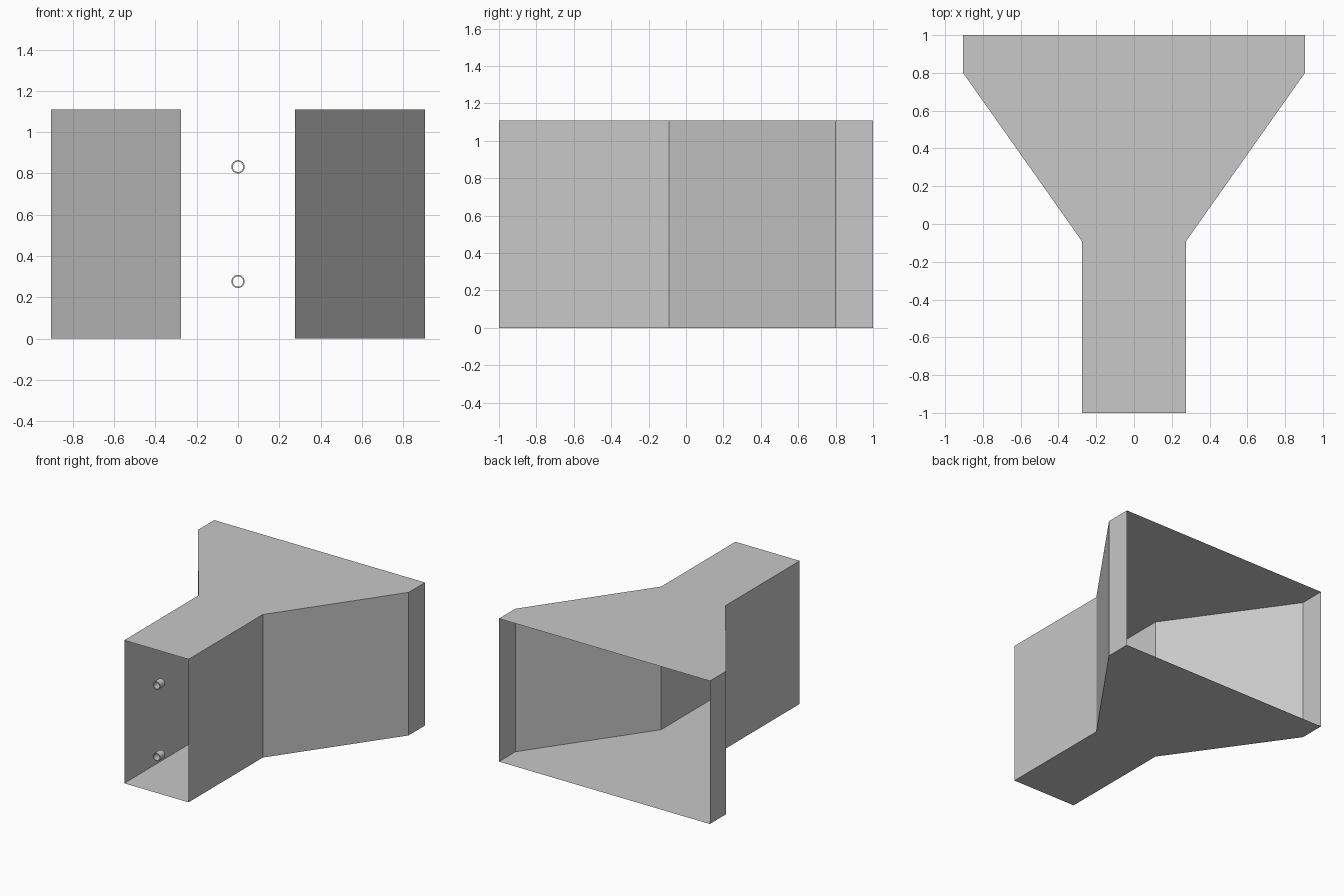
import bpy, bmesh, math

if "Cube" in bpy.data.objects:
    bpy.data.objects.remove(bpy.data.objects["Cube"])

grey = bpy.data.materials.new("light grey")
grey.diffuse_color = (0.58, 0.58, 0.58, 1)
grey.use_nodes = True
grey.node_tree.nodes["Principled BSDF"].inputs["Base Color"].default_value = grey.diffuse_color

HEIGHT = 1.11


def make_object(name, bm):
    mesh = bpy.data.meshes.new(name)
    bm.to_mesh(mesh)
    bm.free()
    mesh.materials.append(grey)
    ob = bpy.data.objects.new(name, mesh)
    bpy.context.collection.objects.link(ob)
    return ob


# Funnel duct: thin sheet walls, open at the narrow front and the wide back
right = [(0.276, -1.0), (0.276, -0.09), (0.905, 0.80), (0.905, 1.0)]
left = [(-x, y) for x, y in reversed(right)]
outline = right + left
bm = bmesh.new()
low = [bm.verts.new((x, y, 0)) for x, y in outline]
high = [bm.verts.new((x, y, HEIGHT)) for x, y in outline]
bm.faces.new(reversed(low))
bm.faces.new(high)
for i in (0, 1, 2, 4, 5, 6):
    bm.faces.new((low[i], low[i + 1], high[i + 1], high[i]))
make_object("funnel_duct", bm)


# Short hollow pins in the narrow mouth
def pin(name, z, outer=0.032, inner=0.025, y0=-1.0, y1=-0.94, sides=32):
    bm = bmesh.new()
    rings = []
    for r, y in ((outer, y0), (outer, y1), (inner, y1), (inner, y0)):
        rings.append([bm.verts.new((r * math.cos(a), y, z + r * math.sin(a)))
                      for a in (2 * math.pi * k / sides for k in range(sides))])
    for n in range(4):
        a, b = rings[n], rings[(n + 1) % 4]
        for k in range(sides):
            j = (k + 1) % sides
            bm.faces.new((a[k], b[k], b[j], a[j]))
    bmesh.ops.recalc_face_normals(bm, faces=bm.faces)
    ob = make_object(name, bm)
    bpy.context.view_layer.objects.active = ob
    ob.select_set(True)
    bpy.ops.object.shade_smooth_by_angle(angle=math.radians(35))
    ob.select_set(False)


pin("lower_pin", HEIGHT * 0.25)
pin("upper_pin", HEIGHT * 0.75)
